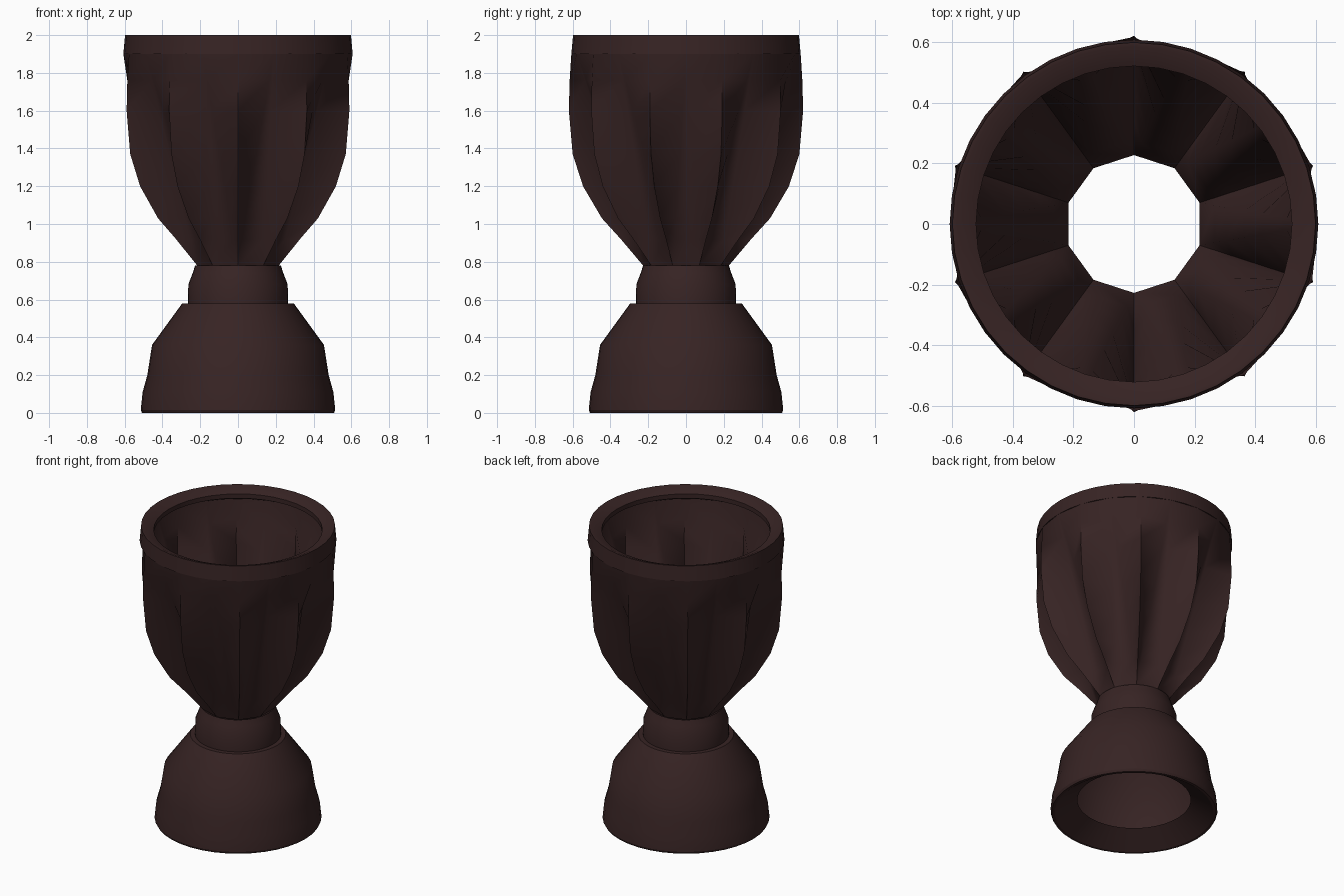
import bpy, bmesh, math
from mathutils import Vector

if "Cube" in bpy.data.objects:
    bpy.data.objects.remove(bpy.data.objects["Cube"])

wood = bpy.data.materials.new("dark brown wood")
wood.diffuse_color = (0.038, 0.0172, 0.0172, 1)
wood.use_nodes = True
wood.node_tree.nodes["Principled BSDF"].inputs["Base Color"].default_value = wood.diffuse_color


def polar(r, deg, z):
    a = math.radians(deg)
    return Vector((r * math.cos(a), r * math.sin(a), z))


def skin(name, rows, sharp):
    """Bridge equal-length closed rows of points into one shell."""
    bm = bmesh.new()
    rings = [[bm.verts.new(p) for p in row] for row in rows]
    for lo, hi in zip(rings, rings[1:]):
        n = len(lo)
        for i in range(n):
            j = (i + 1) % n
            bm.faces.new((lo[i], lo[j], hi[j], hi[i]))
    bmesh.ops.remove_doubles(bm, verts=bm.verts, dist=0.0005)
    mesh = bpy.data.meshes.new(name)
    bm.to_mesh(mesh)
    bm.free()
    mesh.materials.append(wood)
    ob = bpy.data.objects.new(name, mesh)
    bpy.context.collection.objects.link(ob)
    bpy.ops.object.select_all(action='DESELECT')
    ob.select_set(True)
    bpy.context.view_layer.objects.active = ob
    bpy.ops.object.shade_smooth_by_angle(angle=math.radians(sharp))


def lathe(name, profile, seg=40, sharp=30):
    skin(name, [[polar(r, 360 * i / seg, z) for i in range(seg)]
                for r, z in profile], sharp)


# Bowl: ten bulging ridges whose straight edges run from the rim down to the
# neck, with flat recessed triangles between them
BOTTOM, TOP = (0.227, 0.78), (0.607, 1.90)
ridge = [BOTTOM, (0.345, 0.92), (0.445, 1.03), (0.545, 1.20),
         (0.600, 1.37), (0.620, 1.60), (0.616, 1.76), TOP]
rows = []
for r, z in ridge:
    t = (z - BOTTOM[1]) / (TOP[1] - BOTTOM[1])
    row = []
    for k in range(10):
        a = 18 + 36 * k
        foot = polar(BOTTOM[0], a, BOTTOM[1])
        row.append(foot.lerp(polar(TOP[0], a - 18, TOP[1]), t))
        row.append(polar(r, a, z))
        row.append(foot.lerp(polar(TOP[0], a + 18, TOP[1]), t))
    rows.append(row)
skin("bowl", rows, 60)

# Rim with an inner lip
lathe("rim", [(0.600, 1.90), (0.607, 1.90), (0.598, 2.00), (0.585, 2.00),
              (0.520, 1.97), (0.520, 1.94), (0.598, 1.90)])

# Collar around the waist
lathe("neck_ring", [(0.265, 0.58), (0.263, 0.68), (0.240, 0.74), (0.227, 0.78)])

# Flared hollow foot with a bevelled bottom lip
lathe("foot", [(0.350, 0.09), (0.490, 0.0), (0.508, 0.0), (0.515, 0.015),
               (0.505, 0.11), (0.480, 0.20), (0.455, 0.36), (0.295, 0.58),
               (0.265, 0.58)])
